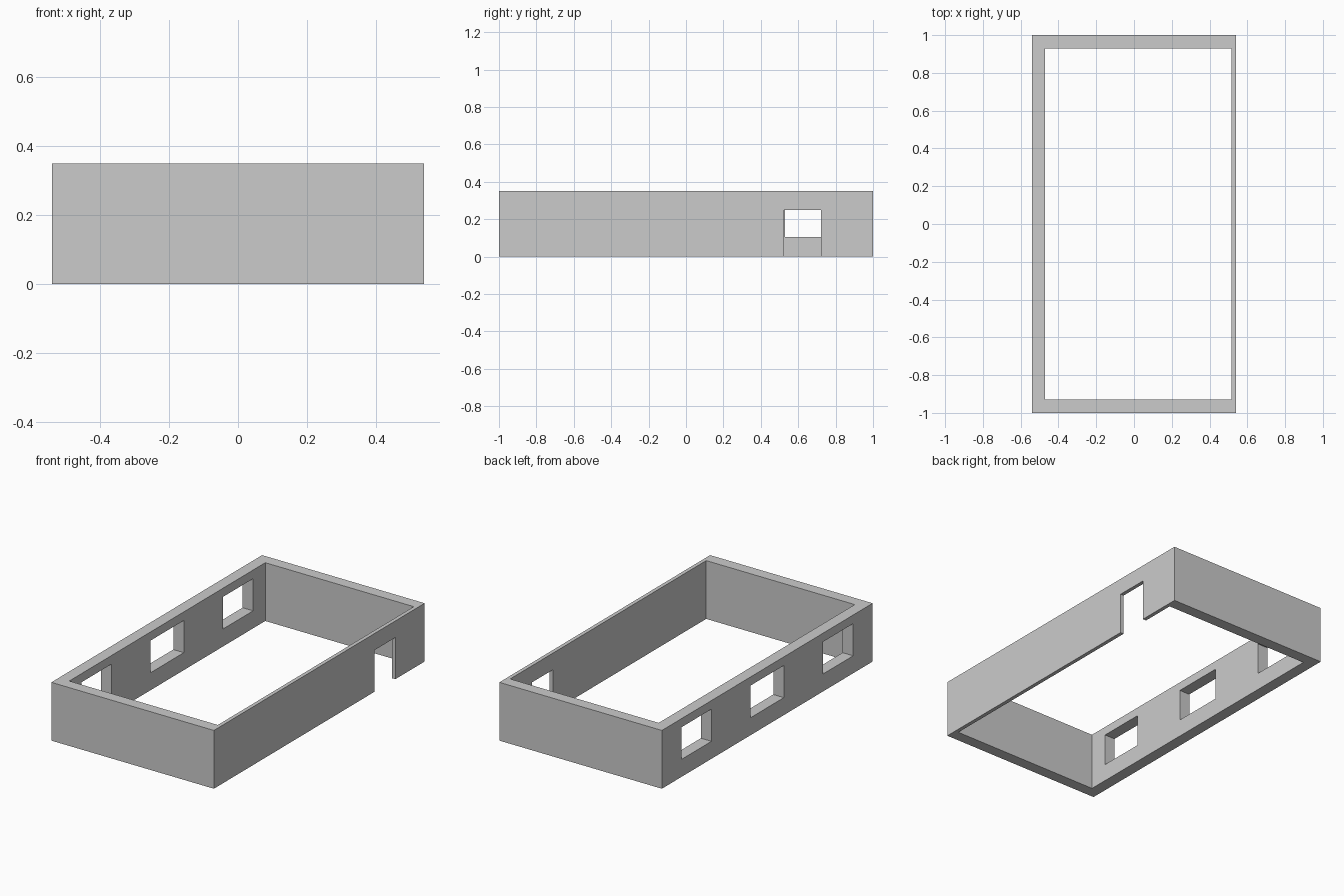
import bpy

if "Cube" in bpy.data.objects:
    bpy.data.objects.remove(bpy.data.objects["Cube"])


def box(name, x, y, z):
    """Box spanning the (min, max) ranges on each axis."""
    spans = (x, y, z)
    bpy.ops.mesh.primitive_cube_add(size=1, location=[(a + b) / 2 for a, b in spans])
    obj = bpy.context.object
    obj.name = name
    obj.scale = [b - a for a, b in spans]
    bpy.ops.object.transform_apply(location=True, rotation=True, scale=True)
    return obj


def cut(target, cutter):
    """Subtract the cutter from the target and discard it."""
    cutter.hide_render = True
    mod = target.modifiers.new("cut", 'BOOLEAN')
    mod.operation = 'DIFFERENCE'
    mod.solver = 'EXACT'
    mod.object = cutter
    bpy.context.view_layer.objects.active = target
    bpy.ops.object.modifier_apply(modifier=mod.name)
    bpy.data.objects.remove(cutter, do_unlink=True)


HEIGHT = 0.35

# Room shell: open top and bottom, thinner wall on the right
walls = box("room_walls", (-0.54, 0.54), (-1, 1), (0, HEIGHT))
cut(walls, box("room_space", (-0.47, 0.517), (-0.93, 0.93), (-0.1, HEIGHT + 0.1)))

# Three windows along the left wall
for y in ((-0.815, -0.53), (-0.157, 0.157), (0.53, 0.815)):
    cut(walls, box("window_opening", (-0.6, -0.4), y, (0.105, 0.298)))

# Doorway in the right wall, open down to the ground
cut(walls, box("door_opening", (0.45, 0.6), (0.525, 0.722), (-0.1, 0.25)))
